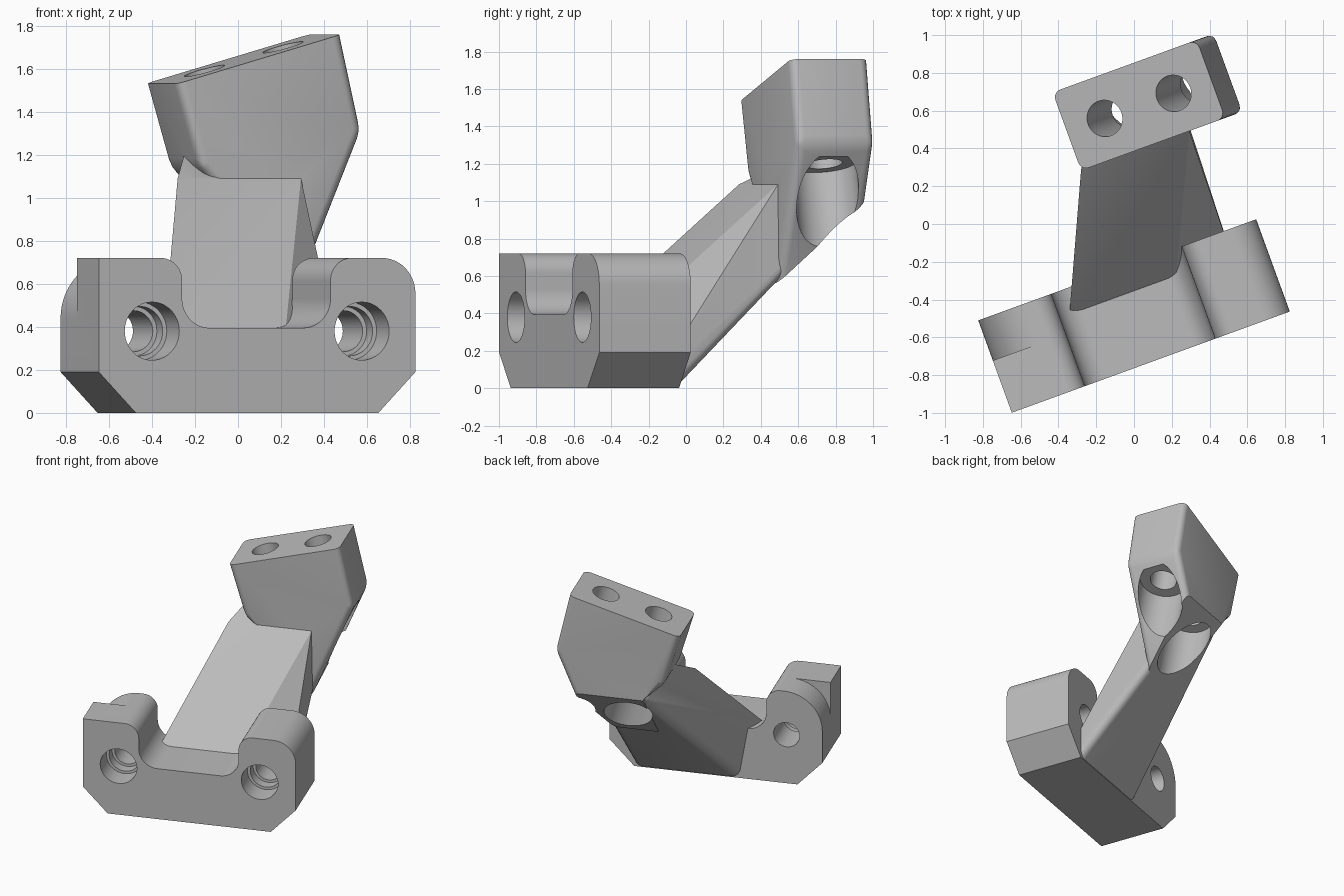
import bpy, bmesh
from math import sin, cos, pi, radians
from mathutils import Matrix, Vector

if "Cube" in bpy.data.objects:
    bpy.data.objects.remove(bpy.data.objects["Cube"])

grey = bpy.data.materials.new("plain grey")
grey.use_nodes = True
COLOUR = (0.5, 0.5, 0.5, 1)
grey.diffuse_color = COLOUR
grey.node_tree.nodes["Principled BSDF"].inputs["Base Color"].default_value = COLOUR

# Everything is built along the turned base: u = width, v = depth, z = up
FRAME = Matrix.Translation((0, -0.487, 0)) @ Matrix.Rotation(radians(20), 4, 'Z')
TILT = radians(15.5)


def finish(bm, name):
    bmesh.ops.recalc_face_normals(bm, faces=bm.faces)
    bm.transform(FRAME)
    mesh = bpy.data.meshes.new(name)
    bm.to_mesh(mesh)
    bm.free()
    mesh.materials.append(grey)
    ob = bpy.data.objects.new(name, mesh)
    bpy.context.collection.objects.link(ob)
    return ob


def arc(cu, cz, r, start, end, n=12):
    angles = [radians(start + (end - start) * i / n) for i in range(n + 1)]
    return [(cu + r * cos(a), cz + r * sin(a)) for a in angles]


def prism(points, v0, v1):
    bm = bmesh.new()
    face = bm.faces.new([bm.verts.new((u, v0, z)) for u, z in points])
    new = bmesh.ops.extrude_face_region(bm, geom=[face])["geom"]
    bmesh.ops.translate(bm, vec=(0, v1 - v0, 0),
                        verts=[g for g in new if isinstance(g, bmesh.types.BMVert)])
    return bm


def cylinder(name, start, end, r):
    start, end = Vector(start), Vector(end)
    axis = end - start
    bm = bmesh.new()
    bmesh.ops.create_cone(
        bm, cap_ends=True, segments=48, radius1=r, radius2=r, depth=axis.length,
        matrix=Matrix.Translation((start + end) / 2) @ axis.to_track_quat('Z', 'Y').to_matrix().to_4x4())
    return finish(bm, name)


def combine(target, tool, operation):
    mod = target.modifiers.new(operation, 'BOOLEAN')
    mod.operation, mod.solver, mod.object = operation, 'EXACT', tool
    bpy.context.view_layer.objects.active = target
    bpy.ops.object.modifier_apply(modifier=mod.name)
    bpy.data.objects.remove(tool)


# Base with two ears and a rounded saddle between them
W, D, TOP, FLOOR = 0.783, 0.26, 0.72, 0.395
profile = [(-0.6, 0), (0.6, 0), (W, 0.19)]
profile += arc(W - 0.165, TOP - 0.165, 0.165, 0, 90)
profile += arc(0.468, TOP - 0.105, 0.105, 90, 180)
profile += arc(0.228, FLOOR + 0.135, 0.135, 0, -90)
profile += arc(-0.236, FLOOR + 0.135, 0.135, 270, 180)
profile += arc(-0.476, TOP - 0.105, 0.105, 0, 90)
profile += [(-W, TOP), (-W, 0.19)]
bracket = finish(prism(profile, -D, D), "bracket")

# Rounded rear half of the right ear
corner = arc(-W + 0.28, TOP - 0.28, 0.28, 90, 180, 16) + [(-W - 0.1, TOP - 0.28), (-W - 0.1, TOP + 0.1), (-W + 0.28, TOP + 0.1)]
combine(bracket, finish(prism(corner, 0.034, 0.5), "ear_cutter"), 'DIFFERENCE')

# Stepped bolt holes through the ears
for u in (-0.52, 0.518):
    for r, depth in ((0.135, 0.17), (0.115, 0.25), (0.095, 0.7)):
        combine(bracket, cylinder("bolt_cutter", (u, -D - 0.1, 0.38), (u, -D + depth, 0.38), r), 'DIFFERENCE')

# Slanted arm: a convex solid with softened lower edges
bm = bmesh.new()
for v, z, left, right in ((0.1, 0.37, -0.33, 0.27), (0.82, 1.09, 0.0, 0.61), (1.2, 1.3, 0.2, 0.6),
                          (0.1, 0.004, -0.17, 0.595), (0.258, 0.004, -0.17, 0.597),
                          (1.2, 0.946, 0.25, 0.63)):
    for u in (left, right):
        bm.verts.new((u, v, z))
bmesh.ops.convex_hull(bm, input=bm.verts)
bmesh.ops.dissolve_limit(bm, angle_limit=radians(1), verts=bm.verts, edges=bm.edges)
under = [e for e in bm.edges if all(abs(p.co.z - p.co.y + 0.254) < 0.01 for p in e.verts)
         and abs(e.verts[0].co.y - e.verts[1].co.y) > 0.5]
bmesh.ops.bevel(bm, geom=under, offset=0.05, segments=5, profile=0.5, affect='EDGES')
combine(bracket, finish(bm, "arm"), 'UNION')

# Tilted head block, cut off below by the slanted underside
head = [(0.0, 1.53), (0.115, 1.14), (0.27, 1.0), (0.27, 0.56), (0.6, 0.56),
        (0.915, 1.31), (0.812, 1.76)]
bm = prism(head, 0.82, 1.26)
bm.edges.ensure_lookup_table()
sides = []
for e in bm.edges:
    a, b = (p.co for p in e.verts)
    flat = abs(a.y - b.y) < 0.001
    if flat and abs(a.z - b.z) > 0.1 and min(a.z, b.z) < 1.4 and max(a.z, b.z) > 1.1:
        sides.append(e)
    elif not flat and 1.1 < a.z < 1.4:
        sides.append(e)
bmesh.ops.bevel(bm, geom=sides, offset=0.045, segments=5, profile=0.5, affect='EDGES')
bmesh.ops.bisect_plane(bm, geom=bm.verts[:] + bm.edges[:] + bm.faces[:], plane_co=(0, 0.26, 0),
                       plane_no=(0, 1, -1), clear_outer=True)
bmesh.ops.holes_fill(bm, edges=[e for e in bm.edges if e.is_boundary])
combine(bracket, finish(bm, "head"), 'UNION')

# Tilted screw holes in the head, widened from below
axis = Vector((sin(TILT), 0, -cos(TILT)))
for u in (0.212, 0.6):
    top = Vector((u, 1.036, 1.53 + 0.283 * u))
    combine(bracket, cylinder("screw_cutter", top - axis * 0.2, top + axis * 0.8, 0.097), 'DIFFERENCE')
    combine(bracket, cylinder("bore_cutter", top + axis * 0.52, top + axis * 1.3, 0.172), 'DIFFERENCE')

bpy.ops.object.select_all(action='DESELECT')
bracket.select_set(True)
bpy.context.view_layer.objects.active = bracket
bpy.ops.object.shade_smooth_by_angle(angle=radians(25))
